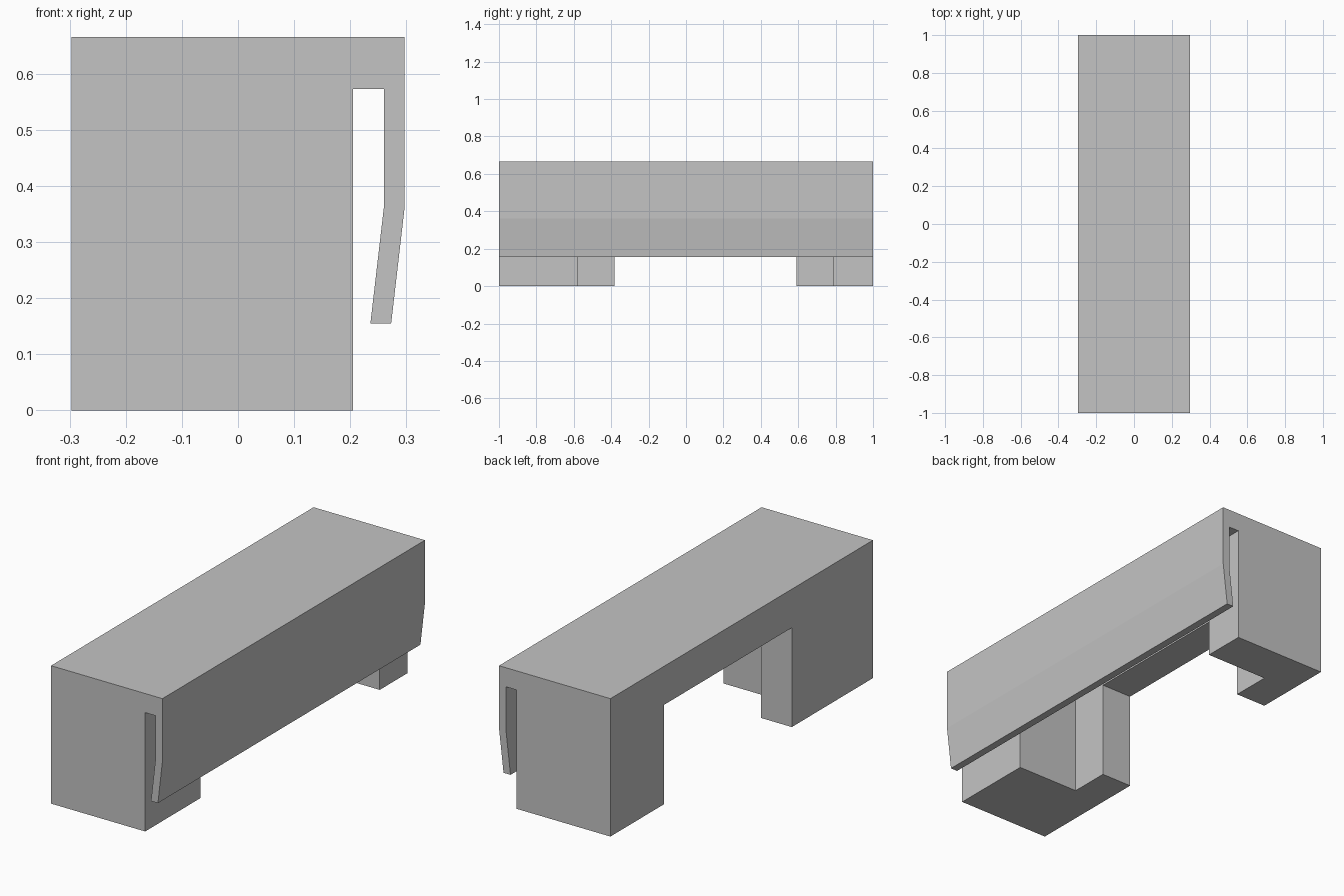
import bpy
import bmesh

if "Cube" in bpy.data.objects:
    bpy.data.objects.remove(bpy.data.objects["Cube"], do_unlink=True)

LEFT, RIGHT, STEP = -0.297, 0.205, -0.132
TOP, SLOT_TOP, RAIL_BOTTOM = 0.665, 0.573, 0.479

grey = bpy.data.materials.new("plain grey")
grey.use_nodes = True
grey.diffuse_color = (0.55, 0.55, 0.55, 1)
grey.node_tree.nodes["Principled BSDF"].inputs["Base Color"].default_value = grey.diffuse_color


def extrude_profile(name, profile, y0, y1):
    """Sweep an (x, z) outline from y0 to y1 into a closed solid."""
    bm = bmesh.new()
    face = bm.faces.new([bm.verts.new((x, y0, z)) for x, z in profile])
    swept = bmesh.ops.extrude_face_region(bm, geom=[face])
    verts = [g for g in swept["geom"] if isinstance(g, bmesh.types.BMVert)]
    bmesh.ops.translate(bm, verts=verts, vec=(0, y1 - y0, 0))
    bmesh.ops.recalc_face_normals(bm, faces=bm.faces)
    mesh = bpy.data.meshes.new(name)
    bm.to_mesh(mesh)
    bm.free()
    obj = bpy.data.objects.new(name, mesh)
    bpy.context.collection.objects.link(obj)
    return obj


def cut_box(target, x0, x1, y0, y1, z0, z1):
    """Subtract a box from the target and discard the cutter."""
    outline = [(x0, z0), (x1, z0), (x1, z1), (x0, z1)]
    cutter = extrude_profile("cutter", outline, y0, y1)
    cutter.hide_render = True
    mod = target.modifiers.new("cut", 'BOOLEAN')
    mod.operation, mod.solver, mod.object = 'DIFFERENCE', 'EXACT', cutter
    bpy.context.view_layer.objects.active = target
    bpy.ops.object.modifier_apply(modifier=mod.name)
    bpy.data.objects.remove(cutter, do_unlink=True)


# Body with the hanging, inward-bent side flap
clip_body = extrude_profile("clip_body", [
    (LEFT, 0), (RIGHT, 0), (RIGHT, SLOT_TOP), (0.26, SLOT_TOP),
    (0.26, 0.362), (0.236, 0.155), (0.273, 0.155), (0.297, 0.362),
    (0.297, TOP), (LEFT, TOP)], -1, 1)
clip_body.data.materials.append(grey)

# Deep pocket behind the flap
cut_box(clip_body, STEP, 0.23, -0.58, 0.787, -0.1, SLOT_TOP)

# Lower opening through the outer wall, leaving a rail above
cut_box(clip_body, LEFT - 0.1, STEP + 0.05, -0.382, 0.59, -0.1, RAIL_BOTTOM)
